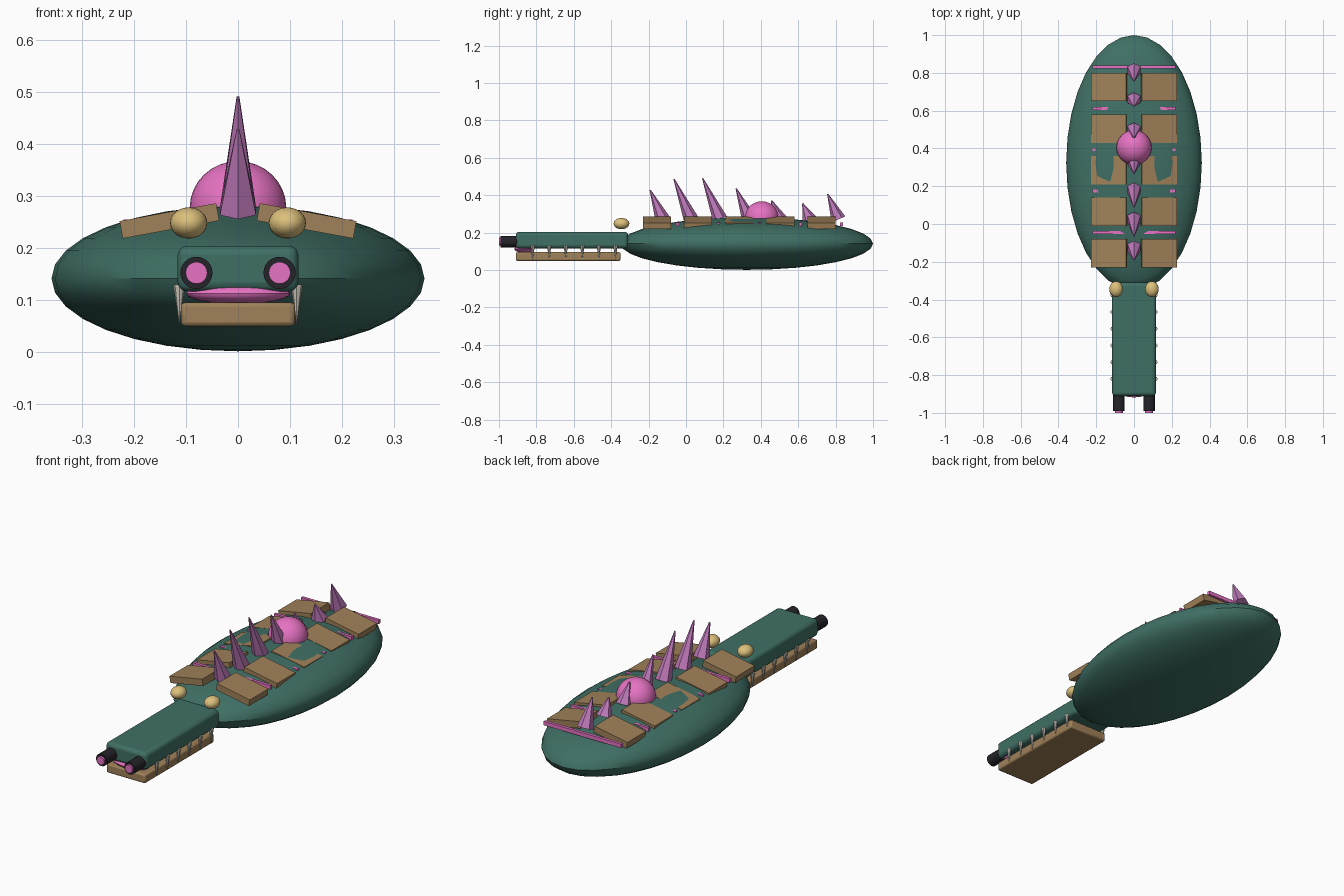
import bpy, math

if "Cube" in bpy.data.objects:
    bpy.data.objects.remove(bpy.data.objects["Cube"])

def mat(name, rgb):
    m = bpy.data.materials.new(name)
    m.diffuse_color = (*rgb, 1)
    m.use_nodes = True
    m.node_tree.nodes["Principled BSDF"].inputs["Base Color"].default_value = m.diffuse_color
    return m

TEAL = mat("teal", (0.05, 0.16, 0.13))
TAN = mat("tan", (0.35, 0.22, 0.10))
PINK = mat("pink", (0.79, 0.17, 0.54))
LILAC = mat("lilac", (0.52, 0.19, 0.49))
DARK = mat("dark", (0.017, 0.017, 0.023))
GOLD = mat("gold", (0.72, 0.53, 0.2))
BONE = mat("bone", (0.58, 0.55, 0.48))

def finish(name, m, smooth=False):
    o = bpy.context.object
    o.name = name
    o.data.materials.append(m)
    if smooth:
        bpy.ops.object.shade_smooth_by_angle(angle=math.radians(35))
    return o

def apply_scale(size):
    bpy.context.object.scale = size
    bpy.ops.object.transform_apply(location=False, rotation=False, scale=True)

def ball(name, loc, radii, m, seg=32, rings=16):
    bpy.ops.mesh.primitive_uv_sphere_add(segments=seg, ring_count=rings, radius=1, location=loc)
    apply_scale(radii)
    return finish(name, m, True)

def box(name, loc, size, m, tilt=0, bevel=0, segments=3):
    bpy.ops.mesh.primitive_cube_add(size=1, location=loc)
    apply_scale(size)
    o = finish(name, m)
    o.rotation_euler.y = tilt
    if bevel:
        b = o.modifiers.new("bevel", 'BEVEL')
        b.width, b.segments = bevel, segments
        bpy.ops.object.shade_smooth_by_angle(angle=math.radians(35))
    return o

def tube(name, loc, r, length, m):
    bpy.ops.mesh.primitive_cylinder_add(vertices=24, radius=r, depth=length, location=loc,
                                        rotation=(math.pi / 2, 0, 0))
    return finish(name, m, True)

# Body
ball("body", (0, 0.325, 0.141), (0.359, 0.675, 0.14), TEAL)
ball("back_dome", (0, 0.405, 0.277), (0.093, 0.093, 0.09), PINK)

# Snout, lower jaw, tongue
box("upper_snout", (0, -0.61, 0.16), (0.232, 0.6, 0.088), TEAL, bevel=0.018)
box("lower_jaw", (0, -0.63, 0.072), (0.22, 0.56, 0.046), TAN, bevel=0.008, segments=2)
ball("tongue", (0, -0.865, 0.112), (0.10, 0.053, 0.02), PINK, 24, 12)

for s in (-1, 1):
    # Nostrils and eyes
    tube("nostril", (s * 0.08, -0.946, 0.152), 0.031, 0.09, DARK)
    tube("nostril_core", (s * 0.08, -0.96, 0.152), 0.021, 0.08, PINK)
    ball("eye", (s * 0.095, -0.345, 0.248), (0.036, 0.042, 0.03), GOLD, 24, 12)
    # Teeth pointing down
    for i in range(6):
        bpy.ops.mesh.primitive_cone_add(vertices=8, radius1=0.012, radius2=0, depth=0.078,
                                        location=(s * 0.113, -0.82 + i * 0.0885, 0.091),
                                        rotation=(math.pi, 0, 0))
        finish("tooth", BONE)
    # Tilted back plates
    for i in range(5):
        box("back_plate", (s * 0.132, -0.155 + i * 0.22, 0.252), (0.189, 0.15, 0.034),
            TAN, tilt=s * math.radians(10.5))

# Cross strips between the plates
for i in range(5):
    box("cross_strip", (0, -0.045 + i * 0.219, 0.245), (0.44, 0.015, 0.02), PINK)

# Spine spikes: base y and tip height
LEAN = math.radians(23)
BASE_Z = 0.271
for y, top in [(-0.125, 0.428), (0.027, 0.487), (0.182, 0.491), (0.338, 0.437),
               (0.50, 0.372), (0.66, 0.356), (0.815, 0.407)]:
    h = (top - BASE_Z) / math.cos(LEAN)
    mid = (0, y - math.sin(LEAN) * h / 2, (BASE_Z + top) / 2)
    bpy.ops.mesh.primitive_cone_add(vertices=6, radius1=0.04, radius2=0.003, depth=h,
                                    location=mid, rotation=(LEAN, 0, 0))
    finish("spine_spike", LILAC)
